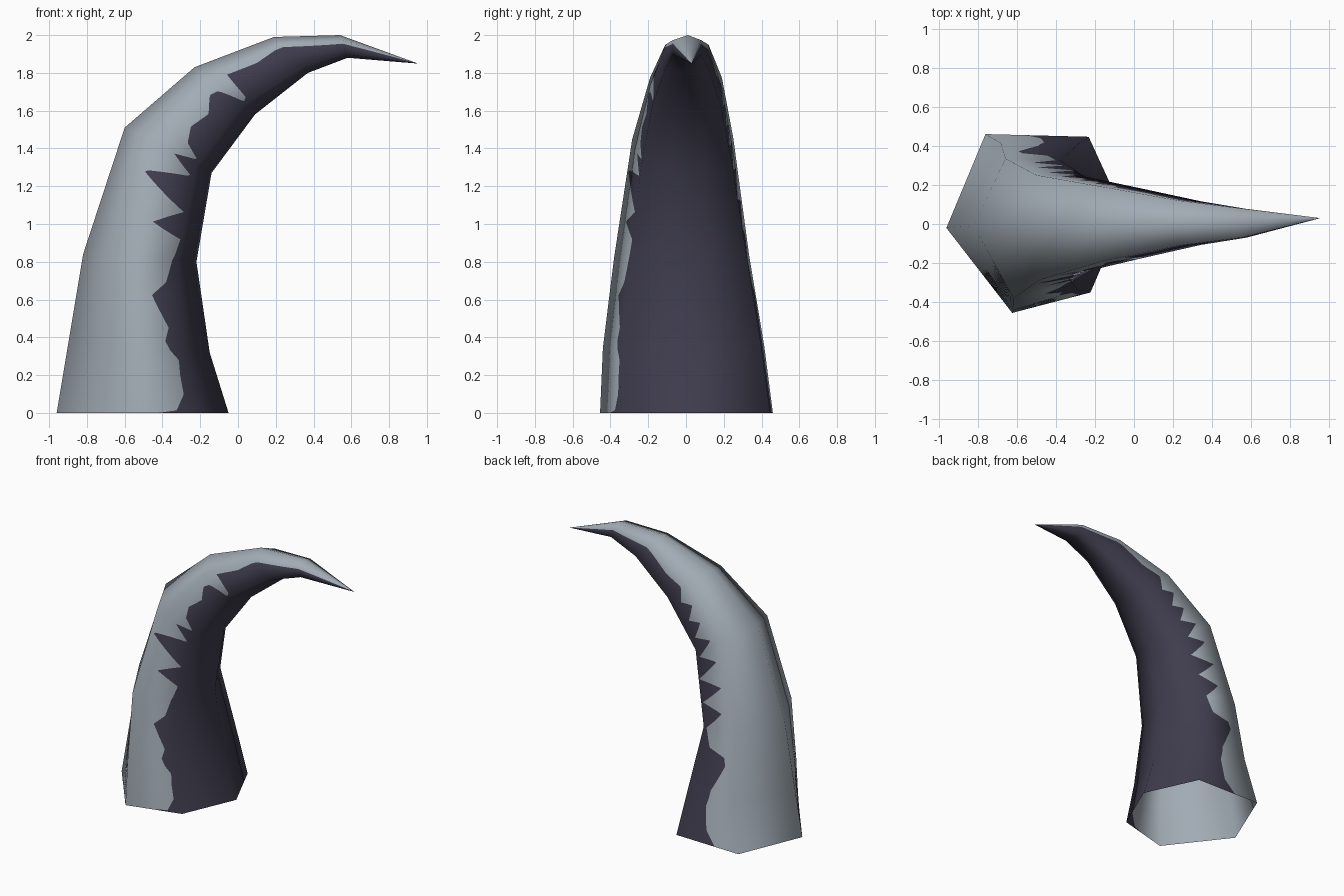
import bpy
from mathutils import Vector

if "Cube" in bpy.data.objects:
    bpy.data.objects.remove(bpy.data.objects["Cube"])


def material(name, rgb):
    m = bpy.data.materials.new(name)
    m.diffuse_color = (*rgb, 1)
    m.use_nodes = True
    m.node_tree.nodes["Principled BSDF"].inputs["Base Color"].default_value = m.diffuse_color
    return m


light = material("pale grey horn", (0.36, 0.41, 0.46))
dark = material("dark violet grey", (0.05, 0.046, 0.075))

# Hexagonal sections: outer x,z / inner x,z / front and back half widths
SECTIONS = [
    (-0.96, 0.00, -0.05, 0.00, 0.455, 0.46),
    (-0.90, 0.36, -0.15, 0.32, 0.44, 0.415),
    (-0.82, 0.84, -0.22, 0.80, 0.38, 0.335),
    (-0.60, 1.51, -0.14, 1.27, 0.285, 0.25),
    (-0.23, 1.83, 0.09, 1.58, 0.19, 0.19),
    (0.19, 1.99, 0.37, 1.80, 0.11, 0.12),
    (0.54, 2.00, 0.58, 1.88, 0.07, 0.08),
]
# Corner places from inner (0) to outer (1): inner front, outer front, outer back, inner back
CORNERS = [(.19, .63, .78, .20), (.18, .62, .71, .19), (.17, .66, .73, .26),
           (.17, .74, .78, .24), (.20, .78, .78, .20), (.15, .78, .78, .16),
           (.15, .78, .78, .15), (.15, .78, .78, .15)]
INNER_FRONT_WIDTH = (.77, .77, .78, .83, .94, .97, 1)
TIP = Vector((0.95, 0.03, 1.85))

# Colour edge: position along the horn, fraction from inner to outer side
FRONT_EDGE = [(0, .41), (.04, .30), (.3, .24), (.6, .24), (.85, .23), (1.1, .31), (1.25, .28),
              (1.6, .40), (1.75, .28), (2.05, .2), (2.22, .18), (2.34, .47), (2.5, .2),
              (2.75, .69), (2.87, .2), (3.0, .43), (3.07, .2), (3.2, .4), (3.4, .5), (3.65, .45),
              (3.85, .6), (3.95, .56), (4.05, .23), (4.12, .27), (4.2, .7), (4.6, .66),
              (4.9, .73), (6, .62), (7, .65)]
BACK_EDGE = [(0, .56), (.3, .46), (.8, .42), (1.1, .45), (1.5, .6), (1.62, .58), (1.72, .38),
             (2.0, .3), (2.2, .55), (2.32, .28), (2.5, .6), (2.62, .25), (2.8, .58), (2.9, .3),
             (3.08, .56), (3.2, .33), (3.4, .56), (3.5, .38), (3.7, .6), (3.82, .42),
             (4.05, .6), (4.4, .55), (4.9, .66), (6, .62), (7, .65)]


def edge_at(table, t):
    for (t0, a), (t1, b) in zip(table, table[1:]):
        if t <= t1:
            return a + (b - a) * (t - t0) / (t1 - t0)
    return table[-1][1]


def hexagon(i):
    ox, oz, ix, iz, wf, wb = SECTIONS[i]
    s = i / 6
    outer, inner = Vector((ox, -.02 + .03 * s, oz)), Vector((ix, .05 - .03 * s, iz))

    def at(f, y):
        p = inner.lerp(outer, f)
        p.y = y
        return p
    a, b, c, d = CORNERS[i]
    return [inner, at(a, -wf * INNER_FRONT_WIDTH[i]), at(b, -wf), outer, at(c, wb), at(d, wb * .97)]


rings = [hexagon(i) for i in range(7)]
centre = sum(rings[6], Vector()) / 6
rings.append([TIP + (p - centre) * .01 for p in rings[6]])


# Smooth normals of the coarse shape
def normal(i, j):
    up = rings[min(i + 1, 7)][j] - rings[max(i - 1, 0)][j]
    around = rings[i][(j + 1) % 6] - rings[i][j - 1]
    return up.cross(around).normalized()


normals = [[normal(i, j) for j in range(6)] for i in range(8)]


def fine_ring(t):
    """Six corners plus one colour-edge point on the front and back side."""
    i = min(int(t), 6)
    u = t - i
    P = [a.lerp(b, u) for a, b in zip(rings[i], rings[i + 1])]
    N = [a.lerp(b, u) for a, b in zip(normals[i], normals[i + 1])]
    a, b, c, d = [x + (y - x) * u for x, y in zip(CORNERS[i], CORNERS[i + 1])]
    kf = min(max((edge_at(FRONT_EDGE, t) - a) / (b - a), .01), .99)
    kb = min(max((edge_at(BACK_EDGE, t) - d) / (c - d), .01), .99)

    def spread(L):
        return [L[0], L[1], L[1].lerp(L[2], kf), L[2], L[3], L[4], L[5].lerp(L[4], kb), L[5]]
    return spread(P), [n.normalized() for n in spread(N)]


# Curved horn, hollow and open at the bottom
STEPS = 50
verts, norms, faces, mats = [], [], [], []
for r in range(7 * STEPS + 1):
    p, n = fine_ring(r / STEPS)
    verts += p
    norms += n
for r in range(7 * STEPS):
    for k in range(8):
        a, b = r * 8 + k, r * 8 + (k + 1) % 8
        faces.append((a, a + 8, b + 8, b))
        mats.append(1 if k in (0, 1, 6, 7) else 0)

mesh = bpy.data.meshes.new("curved_horn")
mesh.from_pydata(verts, [], faces)
mesh.materials.append(light)
mesh.materials.append(dark)
for poly, m in zip(mesh.polygons, mats):
    poly.material_index = m
    poly.use_smooth = True
mesh.normals_split_custom_set_from_vertices(norms)
bpy.context.collection.objects.link(bpy.data.objects.new("curved_horn", mesh))
